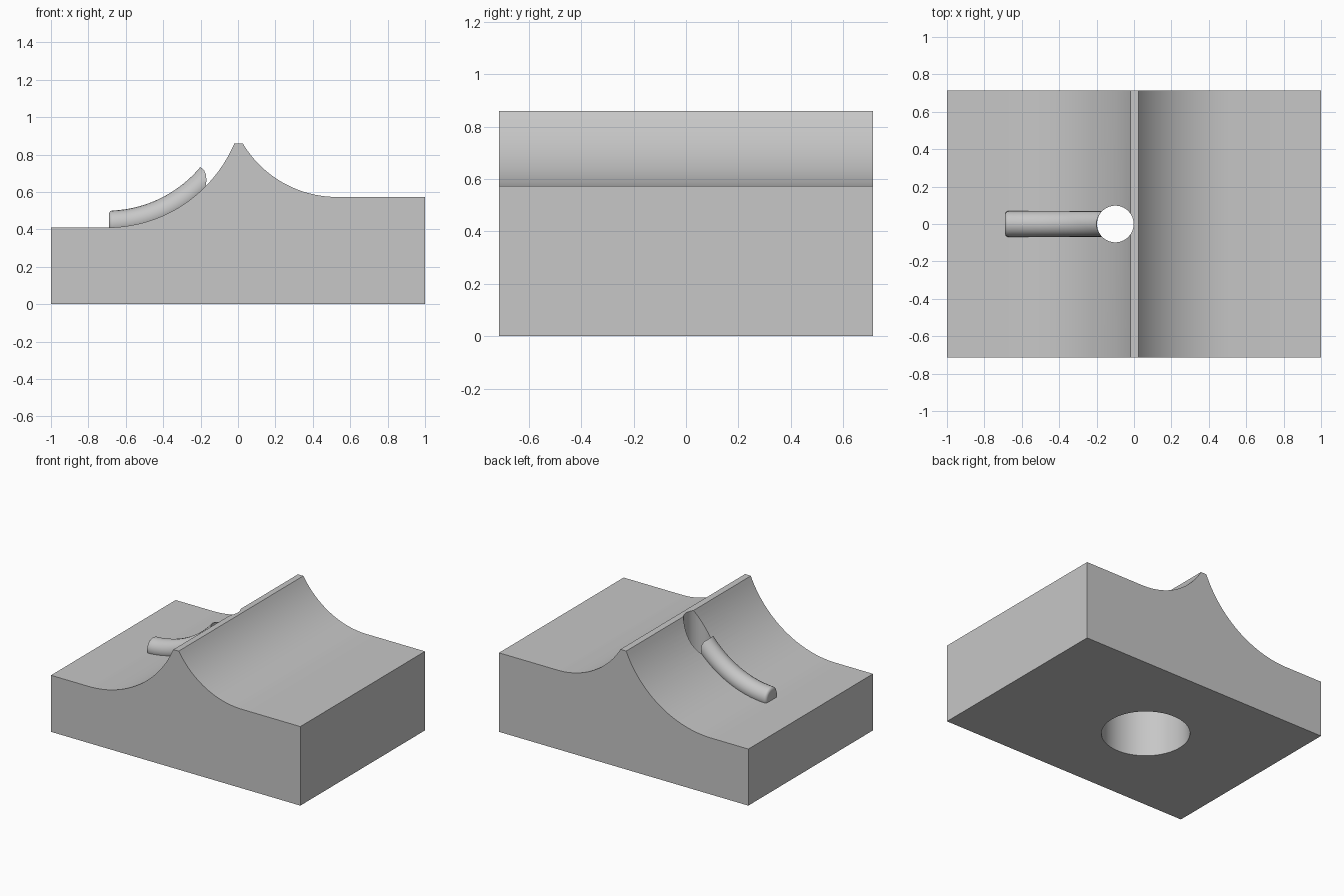
import bpy, bmesh, math
from math import sin, cos, pi

old = bpy.data.objects.get("Cube")
if old:
    bpy.data.objects.remove(old, do_unlink=True)

DEPTH = 0.714          # half depth of the block
HOLE_X = -0.1
CX, CZ, R = -0.70, 1.15, 0.74   # arc of the tall slope

grey = bpy.data.materials.new("plain grey")
grey.use_nodes = True
grey.diffuse_color = (0.57, 0.57, 0.57, 1)
grey.node_tree.nodes["Principled BSDF"].inputs["Base Color"].default_value = (0.57, 0.57, 0.57, 1)


def activate(ob):
    bpy.ops.object.select_all(action="DESELECT")
    ob.select_set(True)
    bpy.context.view_layer.objects.active = ob


def arc(cx, cz, r, a0, a1, n):
    """Points on a circle, angle measured from straight down."""
    angles = [a0 + (a1 - a0) * i / n for i in range(n + 1)]
    return [(cx + r * sin(a), cz - r * cos(a)) for a in angles]


def cylinder_cutter(name, radius, z0, z1):
    bpy.ops.mesh.primitive_cylinder_add(vertices=64, radius=radius, depth=z1 - z0,
                                        location=(HOLE_X, 0, (z0 + z1) / 2))
    ob = bpy.context.object
    ob.name = name
    ob.hide_render = True
    return ob


def cut(ob, cutters):
    activate(ob)
    for c in cutters:
        m = ob.modifiers.new("cut", "BOOLEAN")
        m.operation = "DIFFERENCE"
        m.solver = "EXACT"
        m.object = c
        bpy.ops.object.modifier_apply(modifier=m.name)
    bpy.ops.object.shade_smooth_by_angle(angle=math.radians(32))


# Block: side profile with two concave slopes meeting at a flat ridge
r2 = 0.588
profile = [(-1, 0), (1, 0), (1, 0.573)]
profile += arc(0.53, 0.573 + r2, r2, 0, -math.asin(0.505 / r2), 24)
profile += arc(CX, CZ, R, math.asin(0.68 / R), 0, 28)
profile.append((-1, 0.41))
bm = bmesh.new()
face = bm.faces.new([bm.verts.new((x, -DEPTH, z)) for x, z in profile])
ext = bmesh.ops.extrude_face_region(bm, geom=[face])
bmesh.ops.translate(bm, vec=(0, 2 * DEPTH, 0),
                    verts=[v for v in ext["geom"] if isinstance(v, bmesh.types.BMVert)])
bmesh.ops.recalc_face_normals(bm, faces=bm.faces)
mesh = bpy.data.meshes.new("ridged_block")
bm.to_mesh(mesh)
bm.free()
block = bpy.data.objects.new("ridged_block", mesh)
bpy.context.collection.objects.link(block)
mesh.materials.append(grey)

# Rounded rib that follows the tall slope, with a softened lower end
curve = bpy.data.curves.new("slope_rib", "CURVE")
curve.dimensions = "3D"
curve.bevel_depth = 0.07
curve.bevel_resolution = 8
curve.use_fill_caps = True
end = 0.03
a_start, a_end = 0.014, math.radians(50)
path = [(a_start + end * (1 - cos(t)), 0.7 + 0.3 * sin(t))
        for t in (pi / 2 * i / 5 for i in range(6))]
path += [(a_start + end + (a_end - a_start - end) * i / 24, 1) for i in range(1, 25)]
spline = curve.splines.new("POLY")
spline.points.add(len(path) - 1)
for p, (a, size) in zip(spline.points, path):
    r = R - 0.02
    p.co = (CX + r * sin(a), 0, CZ - r * cos(a), 1)
    p.radius = size
rib = bpy.data.objects.new("slope_rib", curve)
bpy.context.collection.objects.link(rib)
curve.materials.append(grey)
activate(rib)
bpy.ops.object.convert(target="MESH")
rib = bpy.context.object

# Through hole and the wide bore under it
bore = cylinder_cutter("bore_cutter", 0.29, -0.2, 0.38)
hole = cylinder_cutter("hole_cutter", 0.098, -0.2, 1.2)
cut(block, [bore, hole])
cut(rib, [hole])
for c in (bore, hole):
    bpy.data.objects.remove(c, do_unlink=True)
